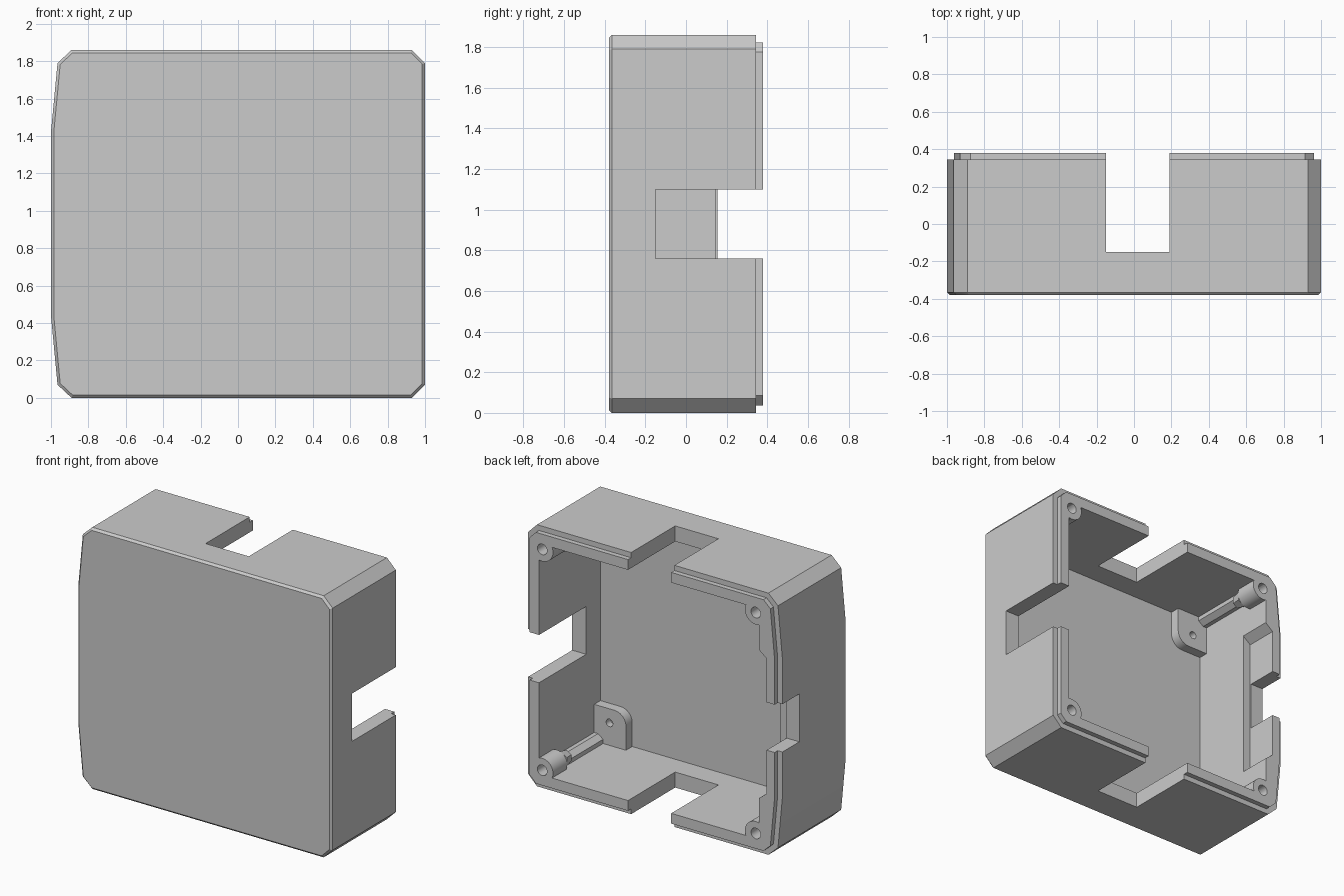
import bpy, bmesh, math
from mathutils import Vector, Matrix

if "Cube" in bpy.data.objects:
    bpy.data.objects.remove(bpy.data.objects["Cube"], do_unlink=True)

grey = bpy.data.materials.new("light_grey_plastic")
grey.use_nodes = True
COLOUR = (0.6, 0.6, 0.6, 1)
grey.diffuse_color = COLOUR
grey.node_tree.nodes["Principled BSDF"].inputs["Base Color"].default_value = COLOUR

MID_Z = 0.93
LEFT, RIGHT, FLOOR = -0.84, 0.89, -0.31     # inner faces of the tray
LOW, HIGH = 0.11, 1.75
RIM, LIP = 0.345, 0.38                      # back edge of the wall and of the lip


def make(name, bm):
    bmesh.ops.recalc_face_normals(bm, faces=bm.faces)
    mesh = bpy.data.meshes.new(name)
    bm.to_mesh(mesh)
    bm.free()
    mesh.materials.append(grey)
    obj = bpy.data.objects.new(name, mesh)
    bpy.context.collection.objects.link(obj)
    return obj


def prism(name, points, y0, y1):
    """Extrude an x-z outline along y."""
    bm = bmesh.new()
    face = bm.faces.new([bm.verts.new((x, y0, z)) for x, z in points])
    new = bmesh.ops.extrude_face_region(bm, geom=[face])["geom"]
    bmesh.ops.translate(bm, vec=(0, y1 - y0, 0),
                        verts=[v for v in new if isinstance(v, bmesh.types.BMVert)])
    return make(name, bm)


def box(name, x0, x1, y0, y1, z0, z1):
    return prism(name, [(x0, z0), (x1, z0), (x1, z1), (x0, z1)], y0, y1)


def rod(name, x, z, y0, y1, r0, r1, sides=32):
    bm = bmesh.new()
    bmesh.ops.create_cone(bm, cap_ends=True, segments=sides, radius1=r0, radius2=r1,
                          depth=y1 - y0)
    turn = Matrix.Rotation(-math.pi / 2, 4, "X")
    bmesh.ops.transform(bm, verts=bm.verts,
                        matrix=Matrix.Translation((x, (y0 + y1) / 2, z)) @ turn)
    return make(name, bm)


def combine(target, tool, operation):
    mod = target.modifiers.new(tool.name, "BOOLEAN")
    mod.object, mod.operation, mod.solver = tool, operation, "EXACT"
    bpy.context.view_layer.objects.active = target
    bpy.ops.object.modifier_apply(modifier=mod.name)
    bpy.data.objects.remove(tool, do_unlink=True)


# Outer shell with chamfered front edge and stepped lip at the back
half = [(1, 0.07), (0.93, 0), (-0.89, 0), (-0.965, 0.07), (-1, 0.44)]
outline = half + [(x, 2 * MID_Z - z) for x, z in reversed(half)]
bm = bmesh.new()
front = bm.faces.new([bm.verts.new((x, -0.365, z)) for x, z in outline])
back = bm.faces.new([bm.verts.new((x, RIM, z)) for x, z in outline])
n = len(outline)
for i in range(n):
    j = (i + 1) % n
    bm.faces.new([front.verts[i], front.verts[j], back.verts[j], back.verts[i]])
bmesh.ops.recalc_face_normals(bm, faces=bm.faces)
bmesh.ops.inset_region(bm, faces=[front], thickness=0.015, use_even_offset=True)
bmesh.ops.translate(bm, verts=front.verts, vec=(0, -0.015, 0))
bmesh.ops.inset_region(bm, faces=[back], thickness=0.037, use_even_offset=True)
lip = bmesh.ops.extrude_face_region(bm, geom=[back])["geom"]
bmesh.ops.translate(bm, vec=(0, LIP - RIM, 0),
                    verts=[v for v in lip if isinstance(v, bmesh.types.BMVert)])
if back.is_valid:
    bm.faces.remove(back)
shell = make("tray_shell", bm)

# Hollow interior
combine(shell, box("cavity", LEFT, RIGHT, FLOOR, 0.6, LOW, HIGH), "DIFFERENCE")

# Screw bosses in the corners of the rim
corners = [(x, z, sx, sz) for x, sx in ((0.865, 1), (-0.815, -1))
           for z, sz in ((0.145, -1), (1.715, 1))]
for x, z, sx, sz in corners:
    combine(shell, rod("boss", x, z, 0.22, LIP, 0.085, 0.085), "UNION")
for x, z, sx, sz in corners:
    combine(shell, rod("screw_hole", x, z, 0.26, 0.5, 0.038, 0.038, 16), "DIFFERENCE")

# Cable notches: through the top and bottom, the right wall and the left wall
combine(shell, box("vertical_notch", -0.15, 0.19, -0.15, 0.6, -0.2, 2.1), "DIFFERENCE")
combine(shell, box("right_notch", 0.6, 1.2, -0.15, 0.6, 0.76, 1.1), "DIFFERENCE")
combine(shell, box("left_notch", -1.2, -0.6, 0.155, 0.6, 0.76, 1.1), "DIFFERENCE")

# Shallow recess inside the left wall, with sloping ends
recess = [(-0.9, 0.45), (-0.8, 0.37), (-0.8, 1.49), (-0.9, 1.41)]
combine(shell, prism("left_recess", recess, 0.145, 0.6), "DIFFERENCE")

# Corner necks, ribs and mounting tabs on the floor
for x, z, sx, sz in corners:
    tag = ("right" if sx > 0 else "left") + ("_upper" if sz > 0 else "_lower")
    wall_x = RIGHT if sx > 0 else LEFT
    wall_z = HIGH if sz > 0 else LOW
    neck = rod("boss_neck_" + tag, x - sx * 0.03, z - sz * 0.02, 0.15, 0.22, 0.045, 0.06, 6)

    rib = [(0, 0), (-0.07, 0), (-0.07, 0.03), (-0.03, 0.06), (0, 0.06)]
    prism("corner_rib_" + tag,
          [(wall_x + sx * a, wall_z - sz * b) for a, b in rib], FLOOR, 0.2)

    # The free corner of each tab is rounded
    w, h, r = 0.25, 0.26, 0.09
    arc = [(w - r + r * math.cos(t * math.pi / 12), h - r + r * math.sin(t * math.pi / 12))
           for t in range(7)]
    tab = prism("mounting_tab_" + tag,
                [(wall_x - sx * a, wall_z - sz * b)
                 for a, b in [(0, 0), (w, 0)] + arc + [(0, h)]], FLOOR - 0.01, -0.24)
    combine(tab, rod("tab_hole", wall_x - sx * 0.12, wall_z - sz * 0.16,
                     -0.29, 0, 0.027, 0.027, 16), "DIFFERENCE")

# Smooth the round parts and keep edges crisp
for obj in bpy.context.collection.objects:
    obj.select_set(obj.type == "MESH")
bpy.ops.object.shade_smooth_by_angle(angle=math.radians(30))
